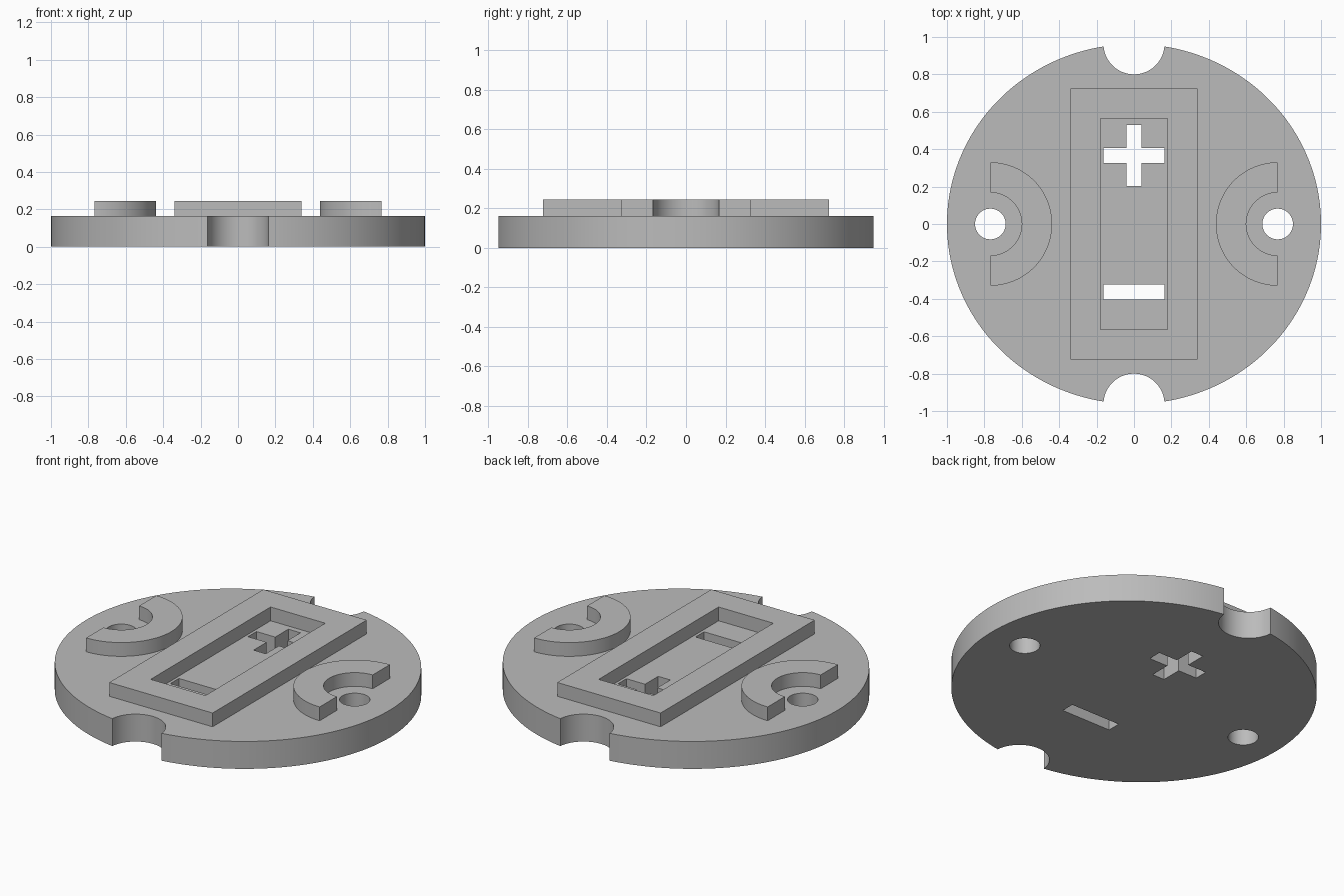
import bpy, bmesh
from math import sin, cos, pi

if "Cube" in bpy.data.objects:
    bpy.data.objects.remove(bpy.data.objects["Cube"], do_unlink=True)

BASE_TOP, RAISED_TOP = 0.163, 0.245

grey = bpy.data.materials.new("plain_grey")
grey.use_nodes = True
colour = (0.5, 0.5, 0.5, 1)
grey.diffuse_color = colour
grey.node_tree.nodes["Principled BSDF"].inputs["Base Color"].default_value = colour


def arc(cx, cy, rx, ry, start=0.0, end=2 * pi, steps=64):
    return [(cx + rx * cos(start + (end - start) * i / steps),
             cy + ry * sin(start + (end - start) * i / steps))
            for i in range(steps + 1)]


def circle(cx, cy, rx, ry=None, steps=64):
    return arc(cx, cy, rx, ry or rx, steps=steps)[:-1]


def rect(hx, hy, cy=0.0):
    return [(-hx, cy - hy), (hx, cy - hy), (hx, cy + hy), (-hx, cy + hy)]


def prism(name, outline, z0, z1):
    """Extrude a flat outline between two heights."""
    bm = bmesh.new()
    face = bm.faces.new([bm.verts.new((x, y, z0)) for x, y in outline])
    top = bmesh.ops.extrude_face_region(bm, geom=[face])["geom"]
    moved = [v for v in top if isinstance(v, bmesh.types.BMVert)]
    bmesh.ops.translate(bm, verts=moved, vec=(0, 0, z1 - z0))
    bmesh.ops.recalc_face_normals(bm, faces=bm.faces)
    mesh = bpy.data.meshes.new(name)
    bm.to_mesh(mesh)
    bm.free()
    mesh.materials.append(grey)
    obj = bpy.data.objects.new(name, mesh)
    bpy.context.collection.objects.link(obj)
    return obj


def activate(obj):
    bpy.ops.object.select_all(action="DESELECT")
    obj.select_set(True)
    bpy.context.view_layer.objects.active = obj


def cut(obj, outline):
    """Cut an outline straight through an object."""
    cutter = prism("cutter", outline, -0.1, 0.4)
    cutter.hide_render = True
    mod = obj.modifiers.new("cut", "BOOLEAN")
    mod.operation, mod.solver, mod.object = "DIFFERENCE", "EXACT", cutter
    activate(obj)
    bpy.ops.object.modifier_apply(modifier=mod.name)
    bpy.data.objects.remove(cutter, do_unlink=True)


# Base plate, slightly narrower front to back
base = prism("base_plate", circle(0, 0, 1, 0.962, steps=160), 0, BASE_TOP)
parts = [base]

# Raised rectangular frame
frame = prism("battery_frame", rect(0.34, 0.724), BASE_TOP, RAISED_TOP)
cut(frame, rect(0.18, 0.563))
parts.append(frame)

# Edge notches, screw holes and half-ring guards
for side in (-1, 1):
    cut(base, circle(0, side * 0.963, 0.163))
    cut(base, circle(side * 0.768, 0, 0.082))
    outer = arc(side * 0.768, 0, -side * 0.33, 0.33, -pi / 2, pi / 2)
    inner = arc(side * 0.768, 0, -side * 0.168, 0.168, pi / 2, -pi / 2)
    name = "left_guard" if side > 0 else "right_guard"
    parts.append(prism(name, outer + inner, BASE_TOP, RAISED_TOP))

# Plus and minus slots
arm, half = 0.163, 0.04
plus = [(half, arm), (half, half), (arm, half), (arm, -half), (half, -half), (half, -arm)]
plus += [(-x, -y) for x, y in plus]
cut(base, [(x, y + 0.367) for x, y in plus])
cut(base, rect(arm, half, -0.363))

for part in parts:
    activate(part)
    bpy.ops.object.shade_smooth_by_angle(angle=pi / 6)
